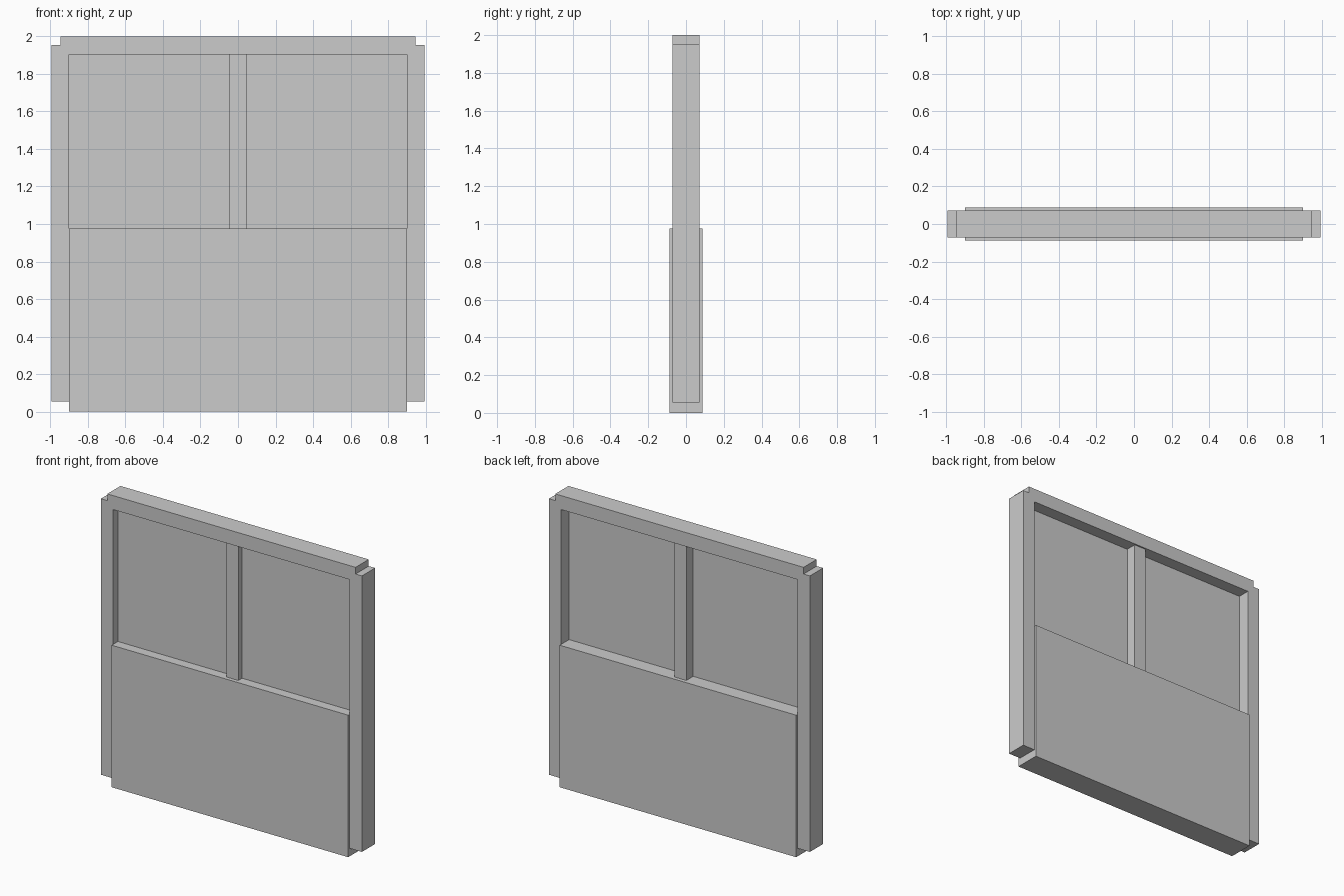
import bpy

if "Cube" in bpy.data.objects:
    bpy.data.objects.remove(bpy.data.objects["Cube"])


def box(name, x, y, z):
    """Box from (min, max) ranges on each axis."""
    bpy.ops.mesh.primitive_cube_add(
        size=1, location=[(r[0] + r[1]) / 2 for r in (x, y, z)])
    ob = bpy.context.object
    ob.name = name
    ob.scale = [r[1] - r[0] for r in (x, y, z)]
    bpy.ops.object.transform_apply(location=False, rotation=False, scale=True)
    return ob


FRAME_Y = (-0.0715, 0.0715)
PLANK_Y = (-0.0875, 0.0875)
INNER_X = 0.90
PLANK_TOP = 0.977
RAIL_BOTTOM = 1.904

# Side posts
box("left_post", (-0.993, -INNER_X), FRAME_Y, (0.055, 1.954))
box("right_post", (INNER_X, 0.993), FRAME_Y, (0.055, 1.954))

# Top rail, overhanging half of each post
box("top_rail", (-0.945, 0.945), FRAME_Y, (RAIL_BOTTOM, 2.0))

# Lower wall of stacked planks
COUNT = 4
height = PLANK_TOP / COUNT
for i in range(COUNT):
    box(f"plank_{i + 1}", (-INNER_X, INNER_X), PLANK_Y,
        (i * height, (i + 1) * height))

# Window divider, slightly slimmer than the frame
box("window_divider", (-0.045, 0.045), (-0.061, 0.061), (PLANK_TOP, RAIL_BOTTOM))

# Thin window panes, set a little toward the front
for side, x in (("left", (-INNER_X, -0.045)), ("right", (0.045, INNER_X))):
    box(f"{side}_pane", x, (-0.02, -0.014), (PLANK_TOP, RAIL_BOTTOM))
